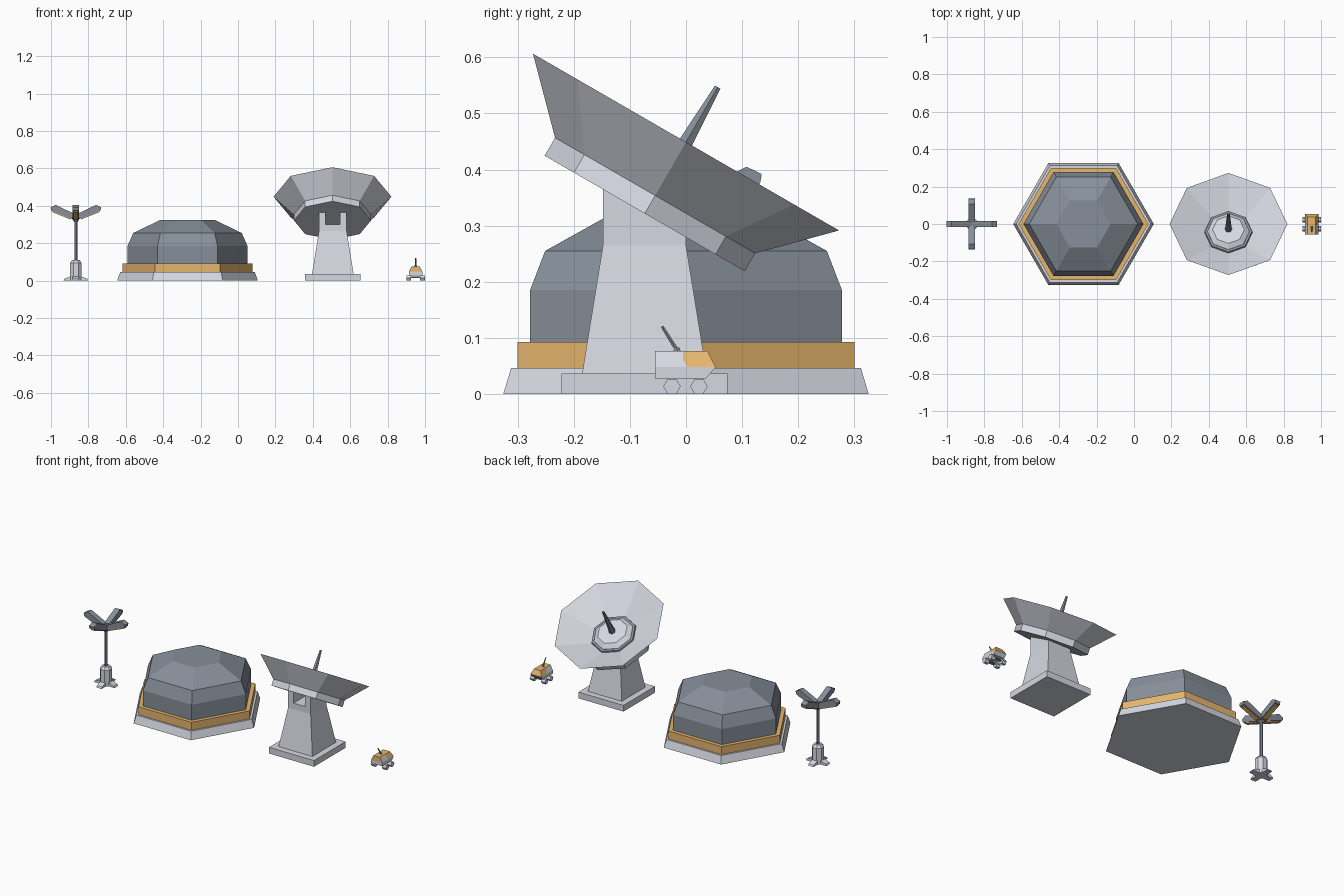
import bpy, bmesh, math
from mathutils import Matrix, Vector

if "Cube" in bpy.data.objects:
    bpy.data.objects.remove(bpy.data.objects["Cube"])

def material(name, rgb):
    m = bpy.data.materials.new(name)
    m.diffuse_color = (*rgb, 1)
    m.use_nodes = True
    m.node_tree.nodes["Principled BSDF"].inputs["Base Color"].default_value = m.diffuse_color
    return m

LIGHT = material("light_grey", (0.67, 0.69, 0.76))
DARK = material("slate_grey", (0.24, 0.275, 0.32))
ORANGE = material("amber", (0.79, 0.47, 0.155))

def finish(bm, name, mats, matrix=None, rule=None):
    bmesh.ops.recalc_face_normals(bm, faces=bm.faces)
    bm.normal_update()
    if rule:
        for f in bm.faces:
            f.material_index = rule(f)
    if matrix:
        bm.transform(matrix)
    me = bpy.data.meshes.new(name)
    bm.to_mesh(me)
    bm.free()
    for m in mats:
        me.materials.append(m)
    ob = bpy.data.objects.new(name, me)
    bpy.context.collection.objects.link(ob)
    return ob

def stack(name, sides, rings, mat, matrix, phase=0.0):
    """Faceted solid of revolution through (radius, z) rings, capped at both ends."""
    bm = bmesh.new()
    loops = []
    for r, z in rings:
        loops.append([bm.verts.new((r * math.cos(phase + math.tau * i / sides),
                                    r * math.sin(phase + math.tau * i / sides), z)) for i in range(sides)])
    for a, b in zip(loops, loops[1:]):
        for i in range(sides):
            j = (i + 1) % sides
            bm.faces.new((a[i], a[j], b[j], b[i]))
    bm.faces.new(loops[0][::-1])
    bm.faces.new(loops[-1])
    return finish(bm, name, [mat], matrix)

def slab(name, profile, x0, x1, mats, matrix=None, width=None, rule=None):
    """(y, z) profile extruded along x; width(z) optionally scales x by height."""
    bm = bmesh.new()
    sides = [[bm.verts.new((x * (width(z) if width else 1), y, z)) for y, z in profile] for x in (x0, x1)]
    bm.faces.new(sides[0])
    bm.faces.new(sides[1][::-1])
    n = len(profile)
    for i in range(n):
        j = (i + 1) % n
        bm.faces.new((sides[0][i], sides[1][i], sides[1][j], sides[0][j]))
    return finish(bm, name, mats, matrix, rule)

T = Matrix.Translation

# Hexagonal dome
D = T((-0.27, 0, 0))
stack("dome_base", 6, [(0.376, 0), (0.36, 0.046)], LIGHT, D)
stack("dome_band", 6, [(0.347, 0.046), (0.347, 0.093)], ORANGE, D)
stack("dome_shell", 6, [(0.321, 0.09), (0.321, 0.185), (0.29, 0.255), (0.145, 0.325)], DARK, D)

# Dish pedestal: slab, tapered tower and forked top cut to the dish slope
P = T((0.507, -0.074, 0))
q = math.sqrt(2)
stack("dish_plinth", 4, [(0.148 * q, 0), (0.148 * q, 0.037)], LIGHT, P, math.pi / 4)
stack("dish_tower", 4, [(0.111 * q, 0.037), (0.074 * q, 0.265)], LIGHT, P, math.pi / 4)
fork = [(-0.148, 0.265), (0, 0.265), (0, 0.283), (-0.148, 0.368)]
for side, (a, b) in {"left": (-0.074, -0.038), "right": (0.038, 0.074)}.items():
    slab("fork_" + side, fork, 0.507 + a, 0.507 + b, [LIGHT])
slab("fork_floor", [(-0.148, 0.265), (0, 0.265), (0, 0.283), (-0.03, 0.30), (-0.148, 0.30)],
     0.507 - 0.038, 0.507 + 0.038, [LIGHT])

# Tilted dish with hub and feed antenna
R = T((0.505, 0, 0.449)) @ Matrix.Rotation(math.radians(-30), 4, 'X')
stack("dish_bowl", 8, [(0.206, -0.147), (0.206, -0.11), (0.315, 0), (0.13, -0.088)], LIGHT, R)
stack("hub_ring", 8, [(0.13, -0.09), (0.126, -0.08), (0.115, -0.08)], DARK, R)
stack("dish_hub", 8, [(0.114, -0.085), (0.112, -0.079), (0.085, -0.06)], LIGHT, R)
stack("feed_antenna", 6, [(0.019, -0.065), (0.0065, 0.113)], DARK, R)

# Lamp post with four feet and four raised lamps
L = T((-0.867, 0, 0))
stack("lamp_column", 8, [(0.034, 0), (0.034, 0.095), (0.022, 0.11)], LIGHT, L, math.pi / 8)
stack("lamp_pole", 8, [(0.009, 0.10), (0.009, 0.35)], DARK, L, math.pi / 8)
stack("lamp_joint", 8, [(0.012, 0.315), (0.02, 0.33), (0.02, 0.355)], DARK, L, math.pi / 8)
foot = [(0, 0), (0.067, 0), (0.062, 0.01), (0.03, 0.022), (0, 0.022)]
arm = [(0.008, 0.325), (0.132, 0.375), (0.135, 0.392), (0.108, 0.405), (0.008, 0.357)]
glow = [(0.028, 0.327), (0.126, 0.3665), (0.126, 0.374), (0.028, 0.335)]
for i in range(4):
    M = L @ Matrix.Rotation(i * math.pi / 2, 4, 'Z')
    slab(f"lamp_foot_{i}", foot, -0.017, 0.017, [LIGHT], M)
    slab(f"lamp_arm_{i}", arm, -0.017, 0.017, [DARK], M)
    slab(f"lamp_glow_{i}", glow, -0.012, 0.012, [ORANGE], M)

# Small rover
V = T((0.95, 0, 0))
taper = lambda z: 1 if z < 0.05 else 0.6
slab("rover_chassis", [(-0.055, 0.028), (0.036, 0.028), (0.053, 0.048), (-0.055, 0.048)],
     -0.036, 0.036, [LIGHT], V)
slab("rover_rear", [(-0.055, 0.048), (0.003, 0.048), (-0.005, 0.06), (-0.005, 0.077), (-0.055, 0.077)],
     -0.036, 0.036, [LIGHT, ORANGE], V, lambda z: 1 - 0.4 * (z - 0.048) / 0.029,
     lambda f: int(f.normal.y < -0.9 or f.normal.z > 0.9))
slab("rover_cabin", [(0.003, 0.048), (0.053, 0.048), (0.038, 0.077), (-0.005, 0.077), (-0.005, 0.06)],
     -0.036, 0.036, [ORANGE], V, lambda z: 1 - 0.4 * (z - 0.048) / 0.029)
for s in (-1, 1):
    for k, y in enumerate((-0.025, 0.023)):
        W = V @ T((s * 0.037, y, 0.0135)) @ Matrix.Rotation(math.pi / 2, 4, 'Y')
        stack(f"wheel_{'left' if s < 0 else 'right'}_{k}", 6, [(0.0155, -0.013), (0.0155, 0.013)],
              LIGHT, W, math.pi / 2)
for k, y in enumerate((-0.025, 0.023)):
    stack(f"axle_{k}", 6, [(0.005, -0.03), (0.005, 0.03)], DARK,
          V @ T((0, y, 0.018)) @ Matrix.Rotation(math.pi / 2, 4, 'Y'))
stack("aerial_mount", 6, [(0.008, 0.075), (0.005, 0.083)], DARK, V @ T((0, -0.016, 0)))
stack("rover_aerial", 6, [(0.004, 0), (0.003, 0.05)], DARK,
      V @ T((0, -0.016, 0.078)) @ Matrix.Rotation(math.radians(32), 4, 'X'))
